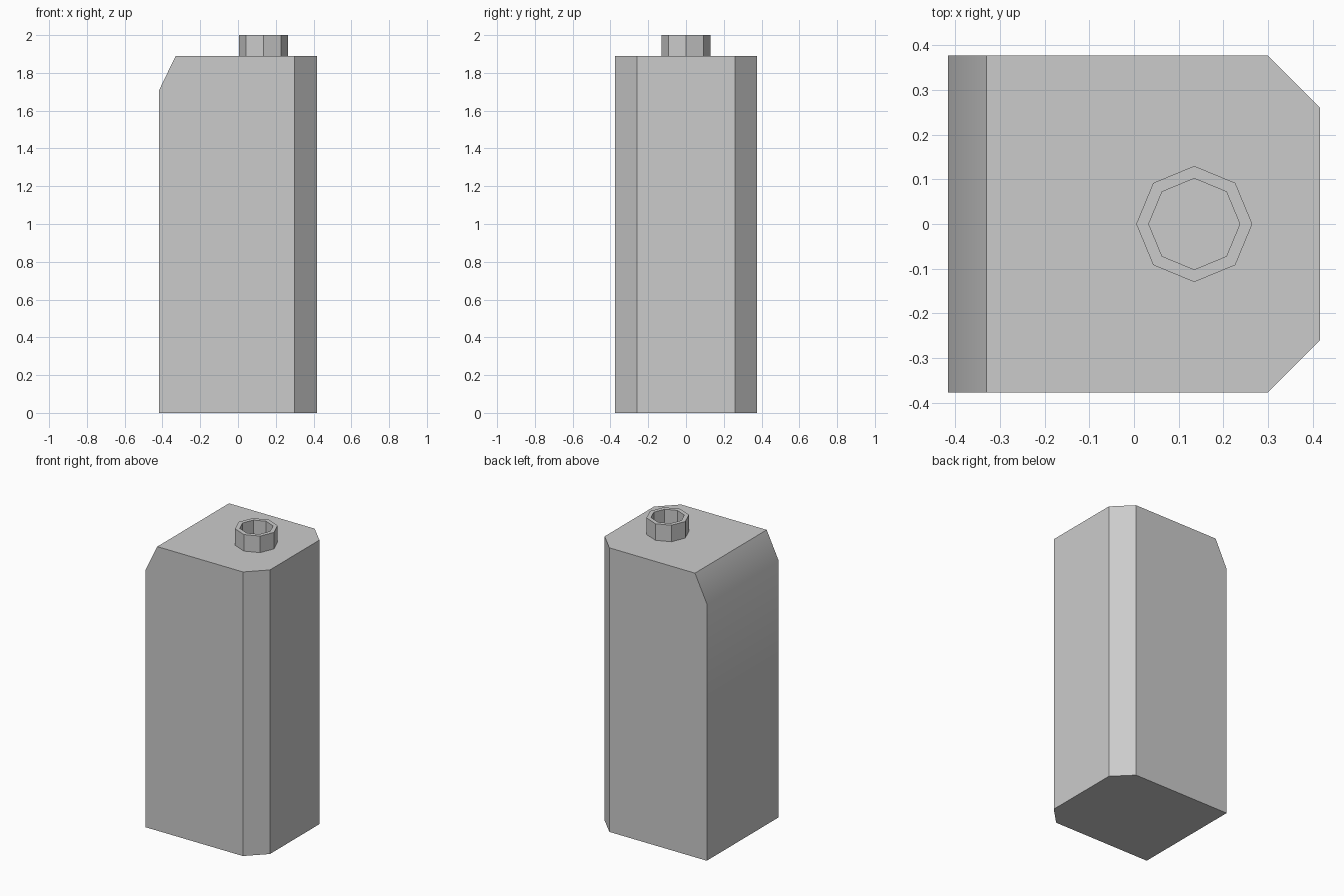
import bpy, bmesh, math
from mathutils import Vector

if "Cube" in bpy.data.objects:
    bpy.data.objects.remove(bpy.data.objects["Cube"])

HX, HY, TOP = 0.417, 0.377, 1.89


def finish(bm, name):
    bmesh.ops.recalc_face_normals(bm, faces=bm.faces[:])
    mesh = bpy.data.meshes.new(name)
    bm.to_mesh(mesh)
    bm.free()
    obj = bpy.data.objects.new(name, mesh)
    bpy.context.collection.objects.link(obj)
    bpy.ops.object.select_all(action='DESELECT')
    obj.select_set(True)
    bpy.context.view_layer.objects.active = obj
    bpy.ops.object.shade_smooth_by_angle(angle=math.radians(30))
    return obj


# Body: side profile with a sloped shoulder, extruded front to back
bm = bmesh.new()
profile = [(-HX, 0), (HX, 0), (HX, TOP), (-0.33, TOP), (-HX, 1.71)]
face = bm.faces.new([bm.verts.new((x, -HY, z)) for x, z in profile])
ext = bmesh.ops.extrude_face_region(bm, geom=[face])
bmesh.ops.translate(bm, vec=Vector((0, 2 * HY, 0)),
                    verts=[v for v in ext['geom'] if isinstance(v, bmesh.types.BMVert)])
# Chamfer the two vertical edges on the right side
corners = [e for e in bm.edges
           if all(v.co.x > HX - 0.01 for v in e.verts)
           and abs(e.verts[0].co.z - e.verts[1].co.z) > 1]
bmesh.ops.bevel(bm, geom=corners, offset=0.117, offset_type='OFFSET',
                segments=1, affect='EDGES')
finish(bm, "canister_body")

# Neck: open octagonal collar on the top face
bm = bmesh.new()
SIDES = 8


def ring(radius, z):
    return [bm.verts.new((radius * math.cos(math.tau * i / SIDES),
                          radius * math.sin(math.tau * i / SIDES), z))
            for i in range(SIDES)]


rings = [ring(0.13, 0), ring(0.13, 2 - TOP), ring(0.102, 2 - TOP), ring(0.102, 0)]
for a, b in zip(rings, rings[1:] + rings[:1]):
    for i in range(SIDES):
        j = (i + 1) % SIDES
        bm.faces.new((a[i], a[j], b[j], b[i]))
neck = finish(bm, "spout_neck")
neck.location = (0.135, 0, TOP)
